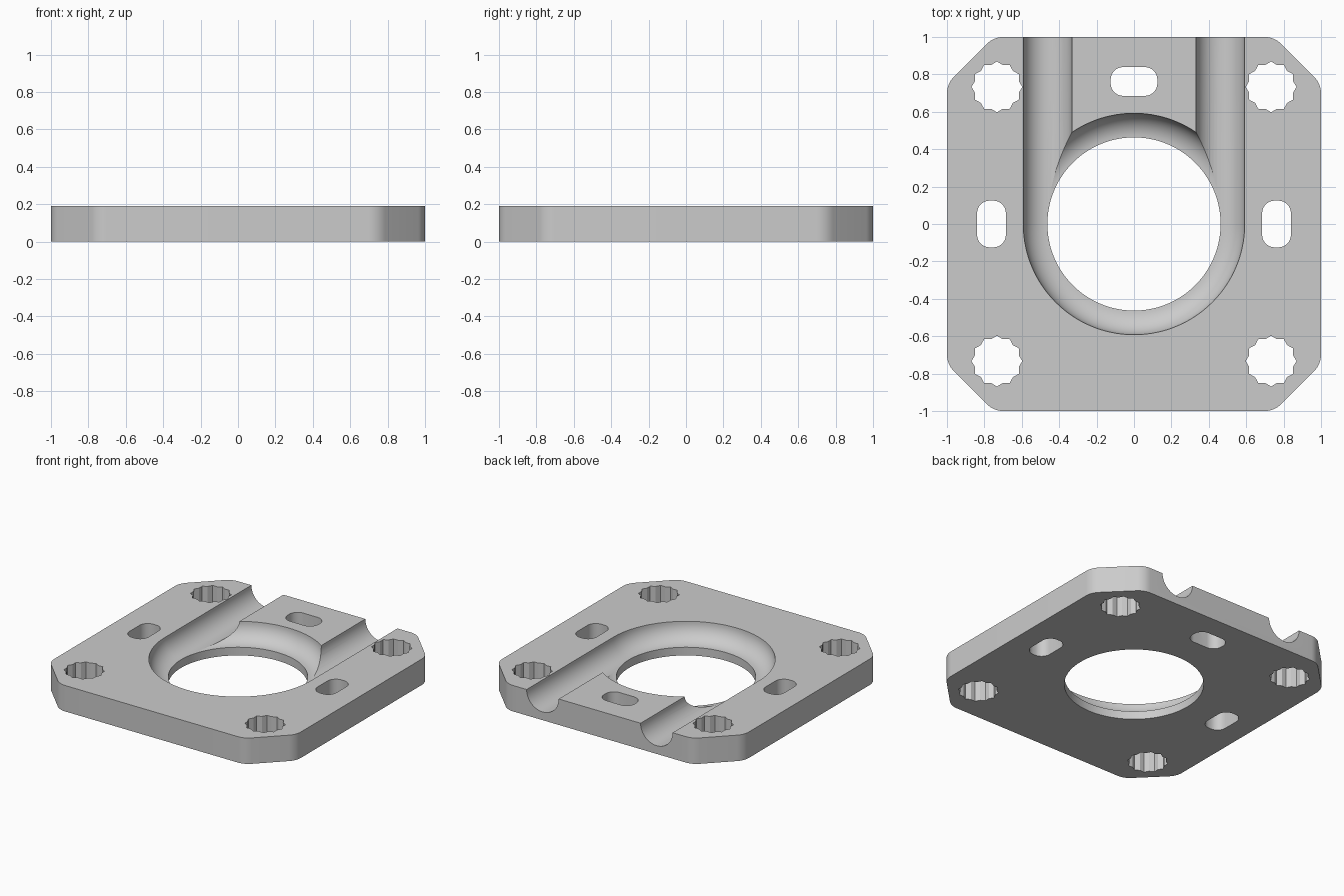
import bpy, bmesh, math
from mathutils import Vector

if "Cube" in bpy.data.objects:
    bpy.data.objects.remove(bpy.data.objects["Cube"])

H = 0.19            # plate thickness
RING, GROOVE = 0.462, 0.13   # groove centreline radius and groove radius


def finish(bm, name):
    bmesh.ops.recalc_face_normals(bm, faces=bm.faces)
    me = bpy.data.meshes.new(name)
    bm.to_mesh(me)
    bm.free()
    ob = bpy.data.objects.new(name, me)
    bpy.context.collection.objects.link(ob)
    return ob


def prism(name, pts, z0, z1):
    """Extrude a closed outline between two heights."""
    bm = bmesh.new()
    face = bm.faces.new([bm.verts.new((x, y, z0)) for x, y in pts])
    top = bmesh.ops.extrude_face_region(bm, geom=[face])["geom"]
    verts = [g for g in top if isinstance(g, bmesh.types.BMVert)]
    bmesh.ops.translate(bm, verts=verts, vec=(0, 0, z1 - z0))
    return finish(bm, name)


def rounded(pts, radius, seg=8):
    """Fillet every corner of a convex outline."""
    out = []
    for i, p in enumerate(pts):
        p = Vector(p)
        a = (Vector(pts[i - 1]) - p).normalized()
        b = (Vector(pts[(i + 1) % len(pts)]) - p).normalized()
        half = a.angle(b) / 2
        c = p + (a + b).normalized() * radius / math.sin(half)
        s = p + a * radius / math.tan(half) - c
        e = p + b * radius / math.tan(half) - c
        for k in range(seg + 1):
            t = k / seg
            sweep = math.pi - 2 * half
            v = (s * math.sin((1 - t) * sweep) + e * math.sin(t * sweep)) / math.sin(sweep)
            out.append(tuple(c + v))
    return out


def polar(cx, cy, radii, n):
    return [(cx + radii[i % len(radii)] * math.cos(2 * math.pi * i / n),
             cy + radii[i % len(radii)] * math.sin(2 * math.pi * i / n)) for i in range(n)]


def sweep_tube(name, path, seg=48):
    """Round tube along a flat path of (x, y, heading angle of outward side)."""
    bm = bmesh.new()
    rings = []
    for x, y, a in path:
        ring = []
        for k in range(seg):
            f = 2 * math.pi * k / seg
            d = GROOVE * math.cos(f)
            ring.append(bm.verts.new((x + d * math.cos(a), y + d * math.sin(a),
                                      H + GROOVE * math.sin(f))))
        rings.append(ring)
    for r, s in zip(rings, rings[1:]):
        for k in range(seg):
            j = (k + 1) % seg
            bm.faces.new((r[k], r[j], s[j], s[k]))
    bm.faces.new(rings[0])
    bm.faces.new(rings[-1])
    return finish(bm, name)


def arc(a0, a1, n):
    angles = [math.radians(a0 + (a1 - a0) * i / n) for i in range(n + 1)]
    return [(RING * math.cos(a), RING * math.sin(a), a) for a in angles]


# Plate with clipped, softened corners
C = 0.75
outline = [(1, -C), (1, C), (C, 1), (-C, 1), (-1, C), (-1, -C), (-C, -1), (C, -1)]
plate = prism("mounting_plate", rounded(outline, 0.125), 0, H)

cutters = []

# Central bore
cutters.append(prism("bore_cutter", polar(0, 0, [0.463], 128), -0.1, 0.4))

# U-shaped round-bottomed groove, open at the back edge
path = [(-RING, 1.1, math.pi)] + arc(180, 360, 64) + [(RING, 1.1, 0)]
cutters.append(sweep_tube("groove_cutter", path))

# Rounded recess closing the ring behind the bore
cutters.append(sweep_tube("back_recess_cutter", arc(10, 170, 56)))

# Twelve-pointed corner holes
for sx in (-1, 1):
    for sy in (-1, 1):
        pts = polar(0.733 * sx, 0.733 * sy, [0.136, 0.121], 24)
        cutters.append(prism("corner_hole_cutter", pts, -0.1, 0.4))

# Small slots: left, right and back
for cx, cy, hx, hy in ((-0.762, 0, 0.077, 0.125), (0.762, 0, 0.077, 0.125),
                       (0, 0.762, 0.125, 0.077)):
    box = [(cx + hx, cy - hy), (cx + hx, cy + hy), (cx - hx, cy + hy), (cx - hx, cy - hy)]
    cutters.append(prism("slot_cutter", rounded(box, 0.068), -0.1, 0.4))

# Cut everything, then remove the cutters
for cutter in cutters:
    cutter.hide_render = True
    mod = plate.modifiers.new("cut", 'BOOLEAN')
    mod.operation = 'DIFFERENCE'
    mod.solver = 'EXACT'
    mod.object = cutter
bpy.context.view_layer.objects.active = plate
plate.select_set(True)
for mod in list(plate.modifiers):
    bpy.ops.object.modifier_apply(modifier=mod.name)
for cutter in cutters:
    bpy.data.objects.remove(cutter, do_unlink=True)

# Plain grey finish
grey = bpy.data.materials.new("grey")
grey.diffuse_color = (0.6, 0.6, 0.6, 1)
grey.use_nodes = True
grey.node_tree.nodes["Principled BSDF"].inputs["Base Color"].default_value = grey.diffuse_color
plate.data.materials.clear()
plate.data.materials.append(grey)
bpy.ops.object.select_all(action='DESELECT')
plate.select_set(True)
bpy.ops.object.shade_smooth_by_angle(angle=math.radians(20))
